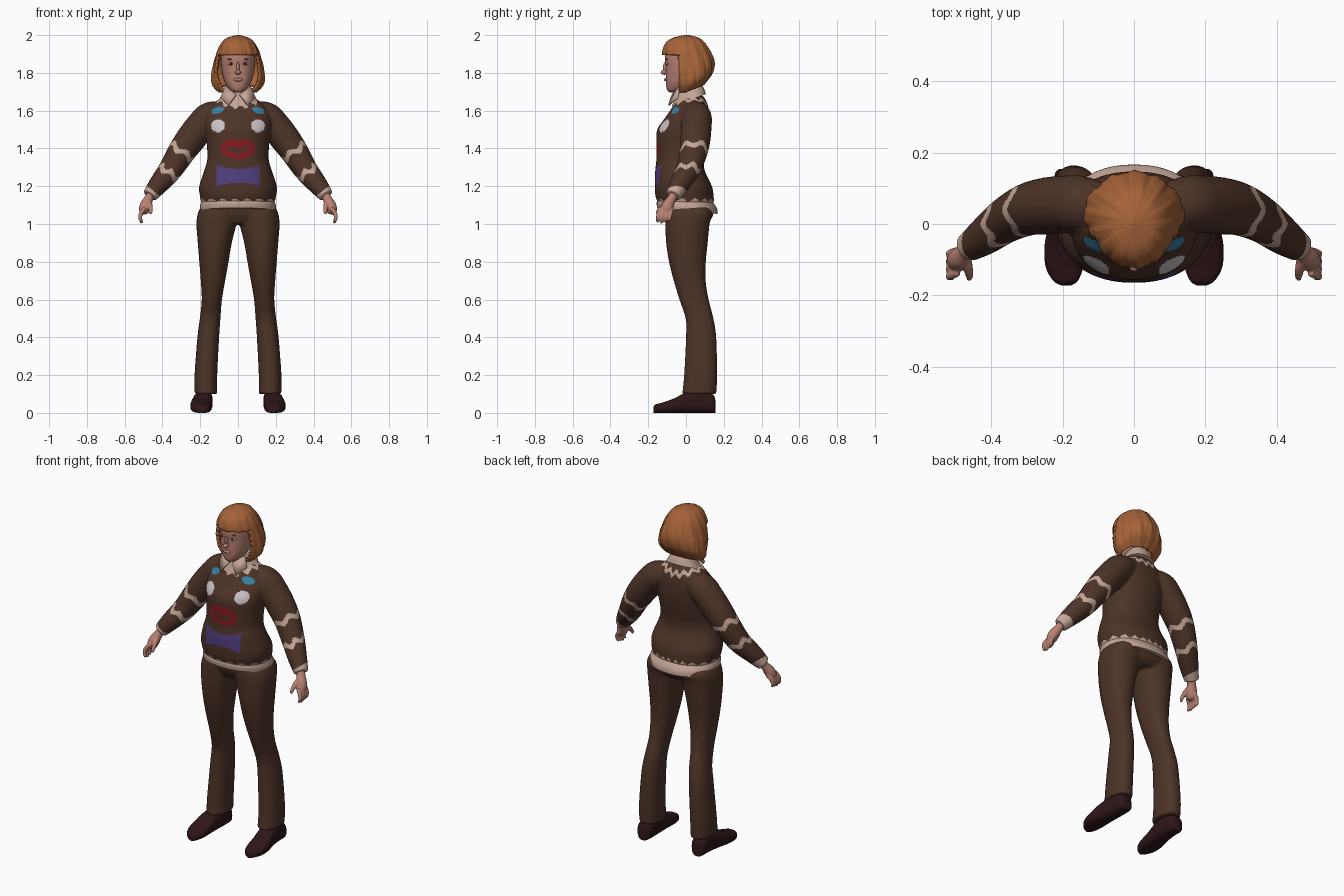
import bpy, bmesh, math
from mathutils import Vector

cube = bpy.data.objects.get("Cube")
if cube:
    bpy.data.objects.remove(cube, do_unlink=True)


def material(name, *rgb):
    m = bpy.data.materials.new(name)
    m.use_nodes = True
    m.diffuse_color = (*rgb, 1)
    node = next(n for n in m.node_tree.nodes if n.type == 'BSDF_PRINCIPLED')
    node.inputs["Base Color"].default_value = (*rgb, 1)
    node.inputs["Roughness"].default_value = 0.8
    return m


brown = material("dark brown cloth", .075, .034, .021)
cream = material("cream cloth", .56, .38, .31)
skin = material("skin", .48, .22, .17)
ginger = material("ginger hair", .38, .125, .04)
leather = material("dark shoe leather", .028, .008, .009)
red = material("red print", .24, .012, .015)
purple = material("purple print", .085, .05, .22)
blue = material("blue print", .035, .22, .38)
white = material("white print", .6, .55, .57)
dark = material("dark iris", .03, .012, .01)


def spline(rows, steps=6):
    """Smooth rows of numbers by passing a curve through them."""
    out, last = [], len(rows) - 1
    for i in range(last):
        quad = rows[max(i - 1, 0)], rows[i], rows[i + 1], rows[min(i + 2, last)]
        for k in range(steps):
            t = k / steps
            out.append([b + ((c - a) * t + (2*a - 5*b + 4*c - d) * t*t
                             + (3*b - a - 3*c + d) * t**3) / 2
                        for a, b, c, d in zip(*quad)])
    return out + [rows[-1]]


def loft(bm, rings):
    """Closed tube through rings of points."""
    vs = [[bm.verts.new(p) for p in ring] for ring in rings]
    n = len(vs[0])
    for a, b in zip(vs, vs[1:]):
        for j in range(n):
            k = (j + 1) % n
            bm.faces.new((a[j], a[k], b[k], b[j]))
    bm.faces.new(vs[0][::-1])
    bm.faces.new(vs[-1])


def circle(n, power=2):
    """Unit superellipse."""
    pts = []
    for i in range(n):
        a = 2 * math.pi * i / n
        c, s = math.cos(a), math.sin(a)
        pts.append((math.copysign(abs(c)**(2 / power), c), math.copysign(abs(s)**(2 / power), s)))
    return pts


def body(bm, rows, tilt=0, n=48, power=2.2):
    """Upright form from rows of height, x range and y range."""
    loft(bm, [[Vector(((a + b)/2 + (b - a)/2 * c, (f + r)/2 + (r - f)/2 * s,
                       z + tilt * ((f + r)/2 + (r - f)/2 * s))) for c, s in circle(n, power)]
              for z, a, b, f, r in spline(rows)])


def centred(rows):
    return [(z, -w, w, f, r) for z, f, r, w in rows]


def sweep(bm, rows, side=1, n=20, steps=5):
    """Round limb from rows of x, y, z and radius."""
    pts = spline(rows, steps)
    rings = []
    for i, (x, y, z, r) in enumerate(pts):
        d = Vector(pts[min(i + 1, len(pts) - 1)][:3]) - Vector(pts[max(i - 1, 0)][:3])
        q = d.to_track_quat('Z', 'Y')
        ring = [Vector((x, y, z)) + q @ Vector((r * c, r * s, 0)) for c, s in circle(n)]
        rings.append([Vector((side * p.x, p.y, p.z)) for p in ring])
    loft(bm, rings)


def finish(name, bm, mats, voxel=0, angle=50, rule=None):
    bmesh.ops.recalc_face_normals(bm, faces=bm.faces)
    me = bpy.data.meshes.new(name)
    bm.to_mesh(me)
    bm.free()
    ob = bpy.data.objects.new(name, me)
    bpy.context.collection.objects.link(ob)
    bpy.ops.object.select_all(action='DESELECT')
    ob.select_set(True)
    bpy.context.view_layer.objects.active = ob
    if voxel:
        mod = ob.modifiers.new("Remesh", 'REMESH')
        mod.mode, mod.voxel_size = 'VOXEL', voxel
        bpy.ops.object.modifier_apply(modifier=mod.name)
        mod = ob.modifiers.new("Smooth", 'SMOOTH')
        mod.factor, mod.iterations = .5, 5
        bpy.ops.object.modifier_apply(modifier=mod.name)
    ob.data.materials.clear()
    for m in mats:
        ob.data.materials.append(m)
    if rule:
        for p in ob.data.polygons:
            p.material_index = mats.index(rule(p.center))
    bpy.ops.object.shade_smooth_by_angle(angle=math.radians(angle))
    return ob


def ball(name, mat, at, size):
    bm = bmesh.new()
    bmesh.ops.create_uvsphere(bm, u_segments=20, v_segments=12, radius=1)
    for v in bm.verts:
        v.co = Vector(a + b * c for a, b, c in zip(at, size, v.co))
    return finish(name, bm, [mat])


# Knitted sweater with its printed face and icing stripes
def sweater_colour(p):
    x, y, z = abs(p.x), p.y, p.z
    s = (x - .19) * .591 + (1.53 - z) * .806
    q = (x - .19) * .806 + (z - 1.53) * .591
    if x > .215 and q > -.1:
        for at, yc in ((.182, .04), (.312, 0)):
            if abs(s - at - .011 * math.sin(5 * math.atan2(q, y - yc))) < .015:
                return cream
        if s > .438:
            return cream
    turn = math.atan2(y - .03, p.x)
    if z < 1.128 + .007 * math.sin(18 * turn):
        return cream
    neck = (p - Vector((0, .02, 1.7))).length + .01 * math.sin(12 * turn)
    if neck < .125 and (y < 0 or neck > .102):
        return cream
    if y < -.02 and x < .19:
        if ((x - .108) / .034)**2 + ((z - 1.602 + .25 * (x - .108)) / .017)**2 < 1:
            return blue
        if ((x - .106) / .037)**2 + ((z - 1.52) / .034)**2 < 1:
            return white
        v = (z - 1.4) / .058
        if (x / .092)**2 + v * v < 1 and not (v > .78 and x < .022):
            if x > .055 or abs(z - 1.387 - .02 * (x / .055)**2) > .011:
                return red
        if x < .114 and abs(z - 1.255) < .036 + .02 * (x / .114)**2:
            return purple
    return brown


bm = bmesh.new()
body(bm, centred([(1.112, -.15, .148, .194), (1.15, -.162, .146, .202), (1.2, -.165, .137, .205),
                  (1.28, -.163, .1, .18), (1.34, -.157, .096, .163), (1.42, -.157, .112, .165),
                  (1.5, -.152, .125, .175), (1.56, -.112, .126, .178), (1.61, -.078, .12, .155),
                  (1.65, -.06, .108, .115), (1.68, -.05, .09, .07)]))
for side in (1, -1):
    sweep(bm, [(.07, .05, 1.59, .06), (.145, .055, 1.568, .08), (.195, .055, 1.52, .081),
               (.25, .05, 1.45, .08), (.3, .04, 1.38, .074), (.36, .01, 1.285, .064),
               (.42, -.035, 1.21, .053), (.468, -.068, 1.15, .04)], side)
finish("sweater", bm, [brown, cream, red, purple, blue, white], .0062, rule=sweater_colour)

# Shirt tail below the sweater
bm = bmesh.new()
body(bm, centred([(1.07, -.152, .167, .2), (1.1, -.155, .163, .2), (1.14, -.14, .135, .185)]), -.1)
finish("shirt_tail", bm, [cream])

# Trousers
bm = bmesh.new()
body(bm, centred([(1.0, -.085, .11, .13), (1.05, -.11, .145, .2), (1.12, -.12, .13, .185)]))
leg = [(.1, .11, .23, -.02, .16), (.2, .11, .23, -.01, .165), (.4, .1, .215, 0, .16),
       (.5, .093, .202, -.002, .145), (.6, .085, .192, -.035, .12), (.7, .068, .197, -.065, .104),
       (.8, .05, .205, -.09, .105), (.9, .033, .213, -.105, .115), (1.0, .008, .22, -.11, .125),
       (1.06, 0, .212, -.11, .14), (1.1, 0, .19, -.1, .12)]
body(bm, leg)
body(bm, [(z, -b, -a, f, r) for z, a, b, f, r in leg])
finish("trousers", bm, [brown], .008)

# Shoes: sections along the foot with flat soles
shoe = [(.155, .18, .028, .07), (.14, .18, .042, .1), (.08, .18, .046, .118), (0, .187, .052, .108),
        (-.06, .194, .057, .078), (-.12, .195, .053, .056), (-.16, .192, .034, .045),
        (-.173, .19, .012, .03)]
for side, label in ((1, "left"), (-1, "right")):
    bm = bmesh.new()
    loft(bm, [[Vector((side * (cx + w * c), y, h / 2 * (1 + s))) for c, s in circle(28, 2.8)]
              for y, cx, w, h in spline(shoe)])
    finish(label + "_shoe", bm, [leather])

    # Hand with four fingers and a thumb
    bm = bmesh.new()
    sweep(bm, [(.455, -.058, 1.17, .024), (.472, -.075, 1.135, .024), (.488, -.095, 1.1, .031),
               (.498, -.105, 1.07, .028), (.503, -.108, 1.055, .015)], side)
    for k in range(4):
        y = -.137 + .021 * k
        sweep(bm, [(.494, y, 1.085, .011), (.514, y - .008, 1.055, .012), (.518, y - .012, 1.03, .01),
                   (.508, y - .014, 1.004 + .006 * abs(k - 1), .007)], side, 12)
    sweep(bm, [(.475, -.085, 1.12, .016), (.466, -.12, 1.098, .014), (.462, -.145, 1.07, .011),
               (.463, -.155, 1.052, .007)], side, 12)
    finish(label + "_hand", bm, [skin], .0045)

    # Collar wing
    bm = bmesh.new()
    wing = [(.008, -.072, 1.685), (.05, -.092, 1.628), (.092, -.045, 1.668), (.066, -.03, 1.73)]
    bm.faces.new([bm.verts.new((side * x, y, z)) for x, y, z in wing])
    ob = finish(label + "_collar_wing", bm, [cream])
    mod = ob.modifiers.new("Thickness", 'SOLIDIFY')
    mod.thickness, mod.offset = .008, 0

    # Eye and brow
    ball(label + "_eye", white, (side * .037, -.098, 1.848), (.016, .008, .007))
    ball(label + "_iris", dark, (side * .037, -.103, 1.848), (.008, .006, .007))
    ball(label + "_brow", ginger, (side * .038, -.101, 1.872), (.02, .006, .004))

# Shirt collar and neck
bm = bmesh.new()
body(bm, centred([(1.65, -.075, .105, .1), (1.685, -.058, .095, .078), (1.722, -.044, .078, .06)]), .35)
finish("collar", bm, [cream])
bm = bmesh.new()
body(bm, centred([(1.66, -.038, .07, .052), (1.72, -.036, .062, .05), (1.79, -.04, .065, .054)]))
finish("neck", bm, [skin])

# Head, nose and lips
bm = bmesh.new()
body(bm, centred([(1.697, -.088, -.03, .018), (1.71, -.1, .02, .042), (1.74, -.106, .06, .064),
                  (1.78, -.107, .09, .079), (1.83, -.107, .11, .088), (1.88, -.112, .115, .09),
                  (1.93, -.1, .11, .085), (1.965, -.06, .08, .06), (1.98, -.02, .04, .02)]))
finish("head", bm, [skin])
ball("nose", skin, (0, -.114, 1.803), (.015, .02, .013))
ball("nose_bridge", skin, (0, -.108, 1.828), (.009, .014, .03))
ball("lips", skin, (0, -.106, 1.764), (.024, .01, .009))

# Bobbed hair with a fringe, open around the face
bm = bmesh.new()
body(bm, centred([(1.697, -.055, .095, .105), (1.725, -.065, .118, .132), (1.76, -.08, .138, .141),
                  (1.82, -.105, .148, .135), (1.88, -.122, .142, .12), (1.92, -.122, .126, .108),
                  (1.96, -.105, .1, .086), (1.985, -.07, .07, .058), (2.0, -.01, .02, .01)]), n=96, power=2)
bmesh.ops.recalc_face_normals(bm, faces=bm.faces)
for v in bm.verts:
    turn = math.atan2(v.co.y, v.co.x)
    low = max(0, (1.9 - v.co.z) / .2)
    lock = 1 + .02 * math.sin(13 * turn + 14 * v.co.z) + .012 * math.sin(29 * turn)
    v.co.x *= lock
    v.co.y *= lock
    v.co.z += low * max(0, v.co.y) * .4
gap = [f for f in bm.faces if (f.calc_center_median().z < 1.895 and f.calc_center_median().y < -.038)
       or (len(f.verts) > 4 and f.calc_center_median().z < 1.8)]
bmesh.ops.delete(bm, geom=gap, context='FACES')
hair = finish("hair", bm, [ginger])
mod = hair.modifiers.new("Thickness", 'SOLIDIFY')
mod.thickness, mod.offset = .016, -1
